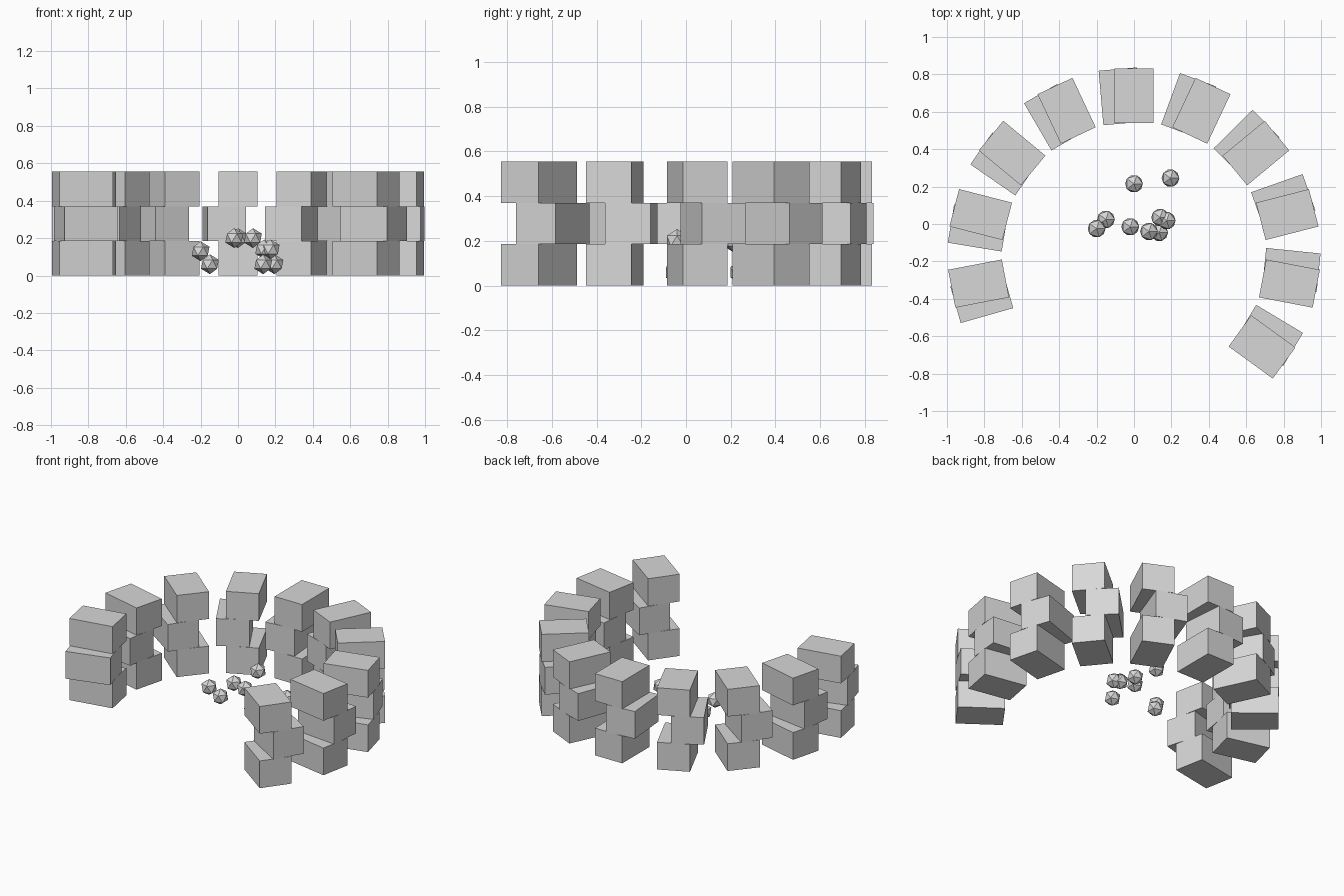
import bpy
import math
from mathutils import Matrix, Vector

cube = bpy.data.objects.get("Cube")
if cube:
    bpy.data.objects.remove(cube, do_unlink=True)

# One plain stone colour
stone = bpy.data.materials.new("grey stone")
stone.use_nodes = True
GREY = (0.68, 0.68, 0.68, 1)
stone.diffuse_color = GREY
stone.node_tree.nodes["Principled BSDF"].inputs["Base Color"].default_value = GREY


def finish(name):
    obj = bpy.context.object
    obj.name = name
    obj.data.materials.append(stone)
    return obj


# Open ring of stacked blocks, the middle course shifted along the ring
CENTRE = Vector((0, -0.16, 0))
RADIUS = 0.846
DEPTH, WIDTH, HEIGHT = 0.292, 0.206, 0.185
STEP, SHIFT = 25.2, 5

for course in range(3):
    for k in range(-5, 5):
        angle = math.radians(90 + STEP * k + SHIFT * (course % 2))
        offset = Vector((RADIUS * math.cos(angle), RADIUS * math.sin(angle),
                         HEIGHT * (course + 0.5)))
        bpy.ops.mesh.primitive_cube_add(size=1, location=CENTRE + offset)
        block = finish(f"ring_block_{course + 1}_{k + 6}")
        block.data.transform(Matrix.Diagonal((DEPTH, WIDTH, HEIGHT, 1)))
        block.rotation_euler.z = angle

# Loose faceted pebbles inside the ring
pebbles = [
    (0, 0.215, 0.2), (-0.02, -0.015, 0.2), (0.08, -0.04, 0.2),
    (-0.2, -0.025, 0.13), (0.14, 0.035, 0.14), (0.175, 0.018, 0.14),
    (-0.15, 0.025, 0.06), (0.135, -0.045, 0.06), (0.195, 0.245, 0.06),
]
for i, place in enumerate(pebbles):
    bpy.ops.mesh.primitive_ico_sphere_add(subdivisions=1, radius=0.053, location=place)
    finish(f"pebble_{i + 1}")
